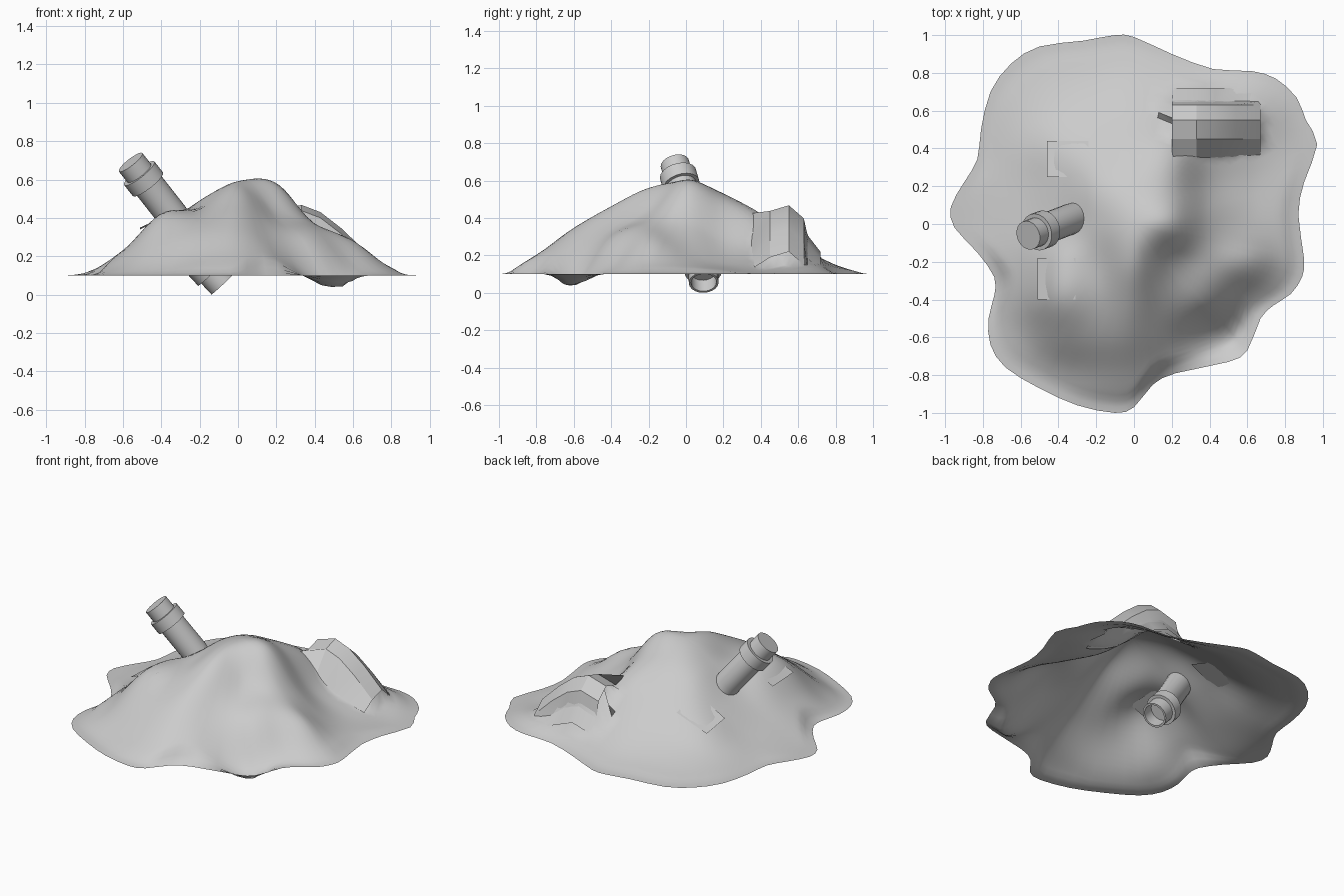
import bpy, bmesh, math
from mathutils import Vector

if "Cube" in bpy.data.objects:
    bpy.data.objects.remove(bpy.data.objects["Cube"])

def make(name, verts, faces, angle=40):
    me = bpy.data.meshes.new(name)
    me.from_pydata(verts, [], faces)
    bm = bmesh.new()
    bm.from_mesh(me)
    bmesh.ops.recalc_face_normals(bm, faces=bm.faces)
    bm.to_mesh(me)
    bm.free()
    ob = bpy.data.objects.new(name, me)
    bpy.context.collection.objects.link(ob)
    bpy.ops.object.select_all(action='DESELECT')
    bpy.context.view_layer.objects.active = ob
    ob.select_set(True)
    bpy.ops.object.shade_smooth_by_angle(angle=math.radians(angle))
    return ob

def cubic(p, t):
    a, b, c, d = p
    return b + 0.5*t*(c-a + t*(2*a-5*b+4*c-d + t*(3*(b-c)+d-a)))

# Hill heights in hundredths, 0.2 spacing, front row first
ROWS = ["10 10 13 19 20 14 10 10 10", "10 15 28 33 34 23 07 04 10",
        "10 22 41 42 46 34 28 14 10", "11 23 41 46 56 43 36 28 14",
        "11 20 34 49 59 58 36 21 13", "11 18 31 47 53 49 27 16 12",
        "10 17 28 36 41 41 25 16 11", "10 14 19 23 26 25 21 17 12",
        "10 11 13 14 15 14 13 12 11"]
H = [[int(v)/100 for v in r.split()] for r in ROWS]

def at(i, j):
    return H[j][i] if 0 <= i < 9 and 0 <= j < 9 else 0.1

def height(x, y):
    u, v = (x+0.8)/0.2, (y+0.8)/0.2
    i, j = math.floor(u), math.floor(v)
    return cubic([cubic([at(i+a, j+b) for a in range(-1, 3)], u-i)
                  for b in range(-1, 3)], v-j)

# Rock ridge behind the valley: profile carried along x
STATIONS = [(.2, .43), (.33, .468), (.43, .43), (.54, .345), (.67, .22)]
PROFILE = [(.35, -.2), (.45, -.03), (.55, 0), (.63, -.07), (.65, -.16), (.72, -.25)]

def lerp(table, t):
    for (a, p), (b, q) in zip(table, table[1:]):
        if a <= t <= b:
            return p + (q-p)*(t-a)/(b-a)
    return -1

def ground(x, y):
    # hill lifted to just below the rock
    return max(height(x, y), lerp(STATIONS, x) + lerp(PROFILE, y) - .012)

# Hill: wavy outline scaled into rings, open underneath
OUT = [(-.1, 1), (0, .99), (.2, .9), (.42, .82), (.62, .81), (.75, .77), (.86, .67),
       (.91, .55), (.97, .42), (.9, .22), (.87, .05), (.9, -.18), (.89, -.28), (.83, -.37),
       (.74, -.43), (.67, -.5), (.6, -.67), (.5, -.73), (.22, -.79), (.1, -.85), (0, -.97),
       (-.1, -1), (-.3, -.96), (-.5, -.87), (-.68, -.76), (-.76, -.64), (-.77, -.5),
       (-.74, -.38), (-.74, -.28), (-.83, -.15), (-.95, -.02), (-.97, .09), (-.9, .22),
       (-.83, .34), (-.81, .5), (-.76, .7), (-.65, .85), (-.5, .94), (-.27, .97)]
n = len(OUT)
rim = [[cubic([OUT[(k+o) % n][c] for o in (-1, 0, 1, 2)], s) for c in (0, 1)]
       for k in range(n) for s in (0, .5)]
m, R = len(rim), 32
verts, faces = [(0, 0, height(0, 0))], []
for r in range(1, R+1):
    f = r/R
    w = min(1, (1-f)/0.1)
    for x, y in rim:
        verts.append((x*f, y*f, 0.1 + (ground(x*f, y*f)-0.1)*w))
for k in range(m):
    k2 = (k+1) % m
    faces.append((0, 1+k, 1+k2))
    for r in range(R-1):
        a = 1+r*m
        faces.append((a+k, a+m+k, a+m+k2, a+k2))
make("hill", verts, faces, 60)

p = len(PROFILE)
verts = [(x, y, max(height(x, y)-.01, z+dz)) for x, z in STATIONS for y, dz in PROFILE]
faces = [(i*p+j, i*p+j+1, i*p+p+j+1, i*p+p+j)
         for i in range(len(STATIONS)-1) for j in range(p-1)]
make("rock_ridge", verts, faces, 25)

# Tilted rock sheets lying on the left slope
def slab(name, x0, x1, y0, y1, z):
    make(name, [(x0, y0, z[0]), (x1, y0, z[1]), (x1, y1, z[2]), (x0, y1, z[3])],
         [(0, 1, 2, 3)])

slab("left_slab", -.51, -.31, -.4, -.18, (.35, .43, .44, .34))
slab("back_left_slab", -.46, -.24, .25, .44, (.28, .4, .33, .25))

# Pipe: rings of (distance from the end, radius) along a slightly bent path
path = [Vector(q) for q in ((-.56, -.06, .69), (-.34, .025, .41), (-.2, .06, .2),
                            (-.08, .095, .055))]
SIDES = 20
def ring(c, d, rad):
    u = d.cross(Vector((0, 1, 0))).normalized()
    v = d.cross(u)
    return [c + rad*(u*math.cos(t) + v*math.sin(t))
            for t in (2*math.pi*k/SIDES for k in range(SIDES))]

top_dir = (path[1]-path[0]).normalized()
end_dir = Vector((.68, .04, -.73)).normalized()
collar = [(0, .078), (.075, .078), (.075, .1), (.15, .1), (.15, .082)]
rings = [ring(path[0]+top_dir*s, top_dir, rad) for s, rad in collar]
rings.append(ring(path[1], (top_dir+end_dir*.5).normalized(), .082))
rings.append(ring(path[2], end_dir, .082))
lower = [(.15, .082), (.15, .1), (.08, .1), (.08, .08), (0, .08), (0, .068), (.08, .068)]
rings += [ring(path[3]-end_dir*s, end_dir, rad) for s, rad in lower]
verts = [v for r in rings for v in r]
faces = [(i*SIDES+k, i*SIDES+(k+1) % SIDES, (i+1)*SIDES+(k+1) % SIDES, (i+1)*SIDES+k)
         for i in range(len(rings)-1) for k in range(SIDES)]
last = (len(rings)-1)*SIDES
faces += [tuple(range(SIDES)), tuple(range(last, last+SIDES))]
make("pipe", verts, faces, 35)
